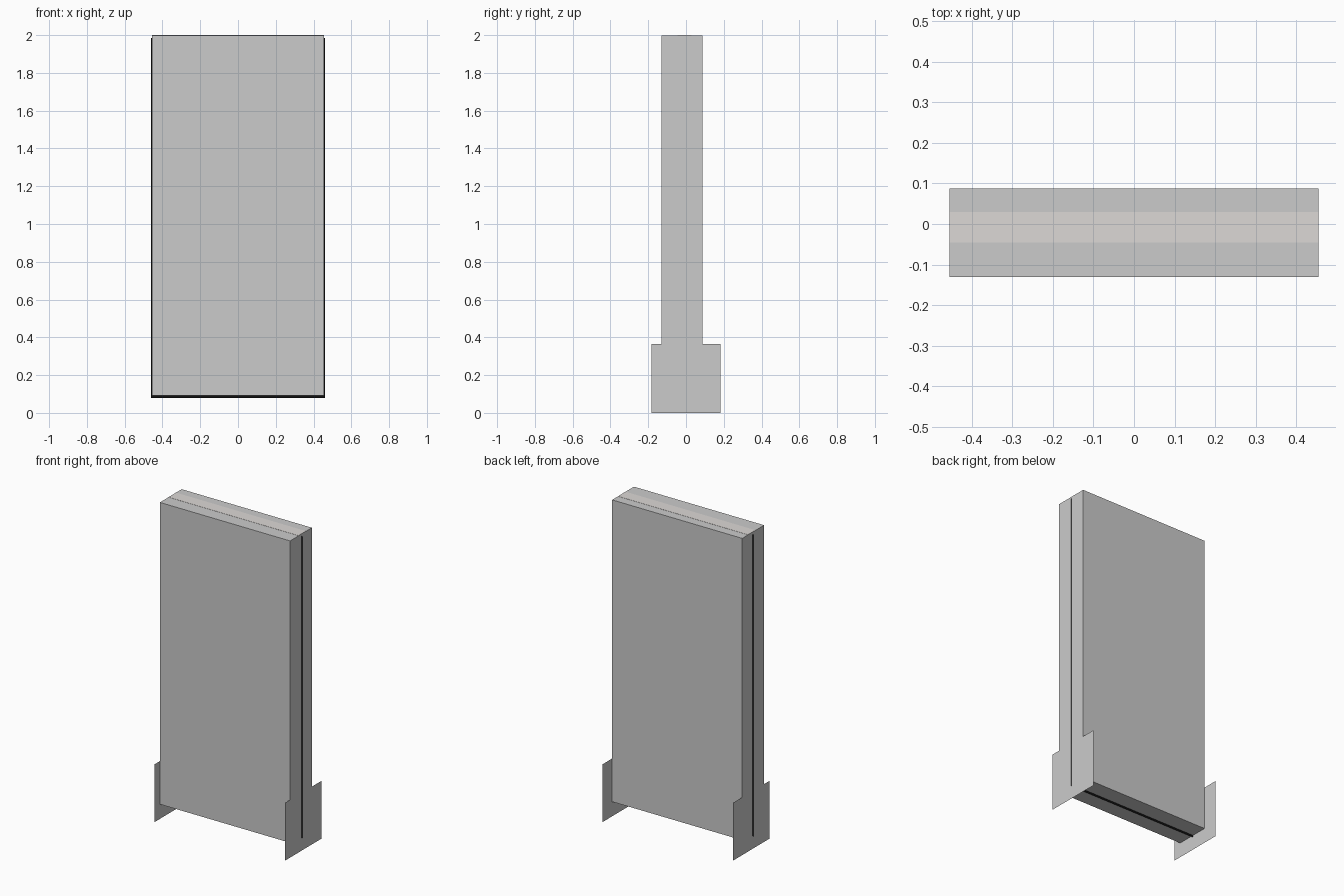
import bpy, bmesh

if "Cube" in bpy.data.objects:
    bpy.data.objects.remove(bpy.data.objects["Cube"])


def material(name, rgb):
    m = bpy.data.materials.new(name)
    m.diffuse_color = (*rgb, 1)
    m.use_nodes = True
    m.node_tree.nodes["Principled BSDF"].inputs["Base Color"].default_value = m.diffuse_color
    return m


def finish(name, bm, mat=None):
    me = bpy.data.meshes.new(name)
    bm.to_mesh(me)
    bm.free()
    ob = bpy.data.objects.new(name, me)
    bpy.context.collection.objects.link(ob)
    if mat:
        me.materials.append(mat)
    return ob


def box(name, lo, hi, mat=None):
    bm = bmesh.new()
    bmesh.ops.create_cube(bm, size=1)
    for v in bm.verts:
        v.co = [(a + b) / 2 + c * (b - a) for a, b, c in zip(lo, hi, v.co)]
    return finish(name, bm, mat)


def sheet(name, corners, mat=None):
    bm = bmesh.new()
    bm.faces.new([bm.verts.new(c) for c in corners])
    return finish(name, bm, mat)


black = material("black", (0.005, 0.005, 0.005))
pale = material("pale", (0.72, 0.69, 0.67))

W = 0.4545
# Main upright slab
box("panel_body", (-W, -0.13, 0.093), (W, 0.088, 1.999))

# Pale core showing along the top edge
box("panel_core", (-W + 0.0005, -0.045, 0.1), (W - 0.0005, 0.03, 2.0), pale)

# Thin black sheet through the middle, peeking out at sides and bottom
S, y = 0.46, -0.015
sheet("inner_sheet", [(-S, y, 0.08), (S, y, 0.08), (S, y, 1.985), (-S, y, 1.985)], black)

# Thin foot plates at both ends
for side, name in ((-1, "left_foot"), (1, "right_foot")):
    x = side * (W + 0.001)
    pts = [(x, -0.183, 0), (x, 0.183, 0), (x, 0.183, 0.365), (x, -0.183, 0.365)]
    sheet(name, pts[::side])
